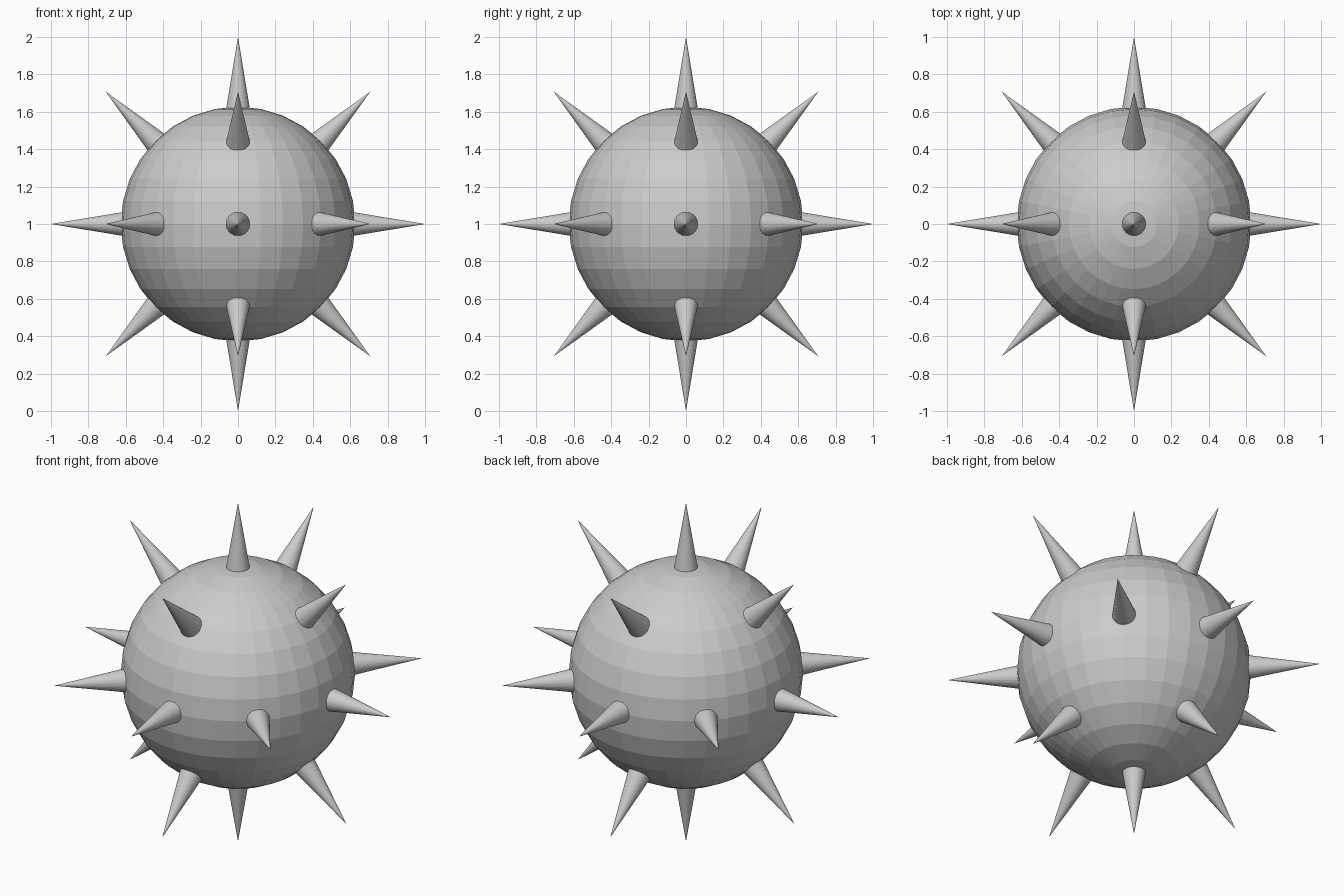
import bpy
from itertools import product
from mathutils import Vector

if "Cube" in bpy.data.objects:
    bpy.data.objects.remove(bpy.data.objects["Cube"])

CENTRE = Vector((0, 0, 1))
BALL_R = 0.627
BASE_D, TIP_D, SPIKE_R = 0.61, 1.0, 0.0645

grey = bpy.data.materials.new("grey")
grey.diffuse_color = (0.6, 0.6, 0.6, 1)
grey.use_nodes = True
grey.node_tree.nodes["Principled BSDF"].inputs["Base Color"].default_value = grey.diffuse_color


def finish(name):
    obj = bpy.context.object
    obj.name = name
    obj.data.materials.append(grey)
    return obj


# Faceted ball
bpy.ops.mesh.primitive_uv_sphere_add(segments=32, ring_count=16,
                                     radius=BALL_R, location=CENTRE)
finish("ball")

# Spikes along the 6 axes and the 12 diagonals between pairs of axes
for d in product((-1, 0, 1), repeat=3):
    if sum(map(abs, d)) not in (1, 2):
        continue
    axis = Vector(d).normalized()
    bpy.ops.mesh.primitive_cone_add(
        vertices=32, radius1=SPIKE_R, radius2=0, depth=TIP_D - BASE_D,
        location=CENTRE + axis * (BASE_D + TIP_D) / 2,
        rotation=axis.to_track_quat('Z', 'Y').to_euler())
    finish("spike")
